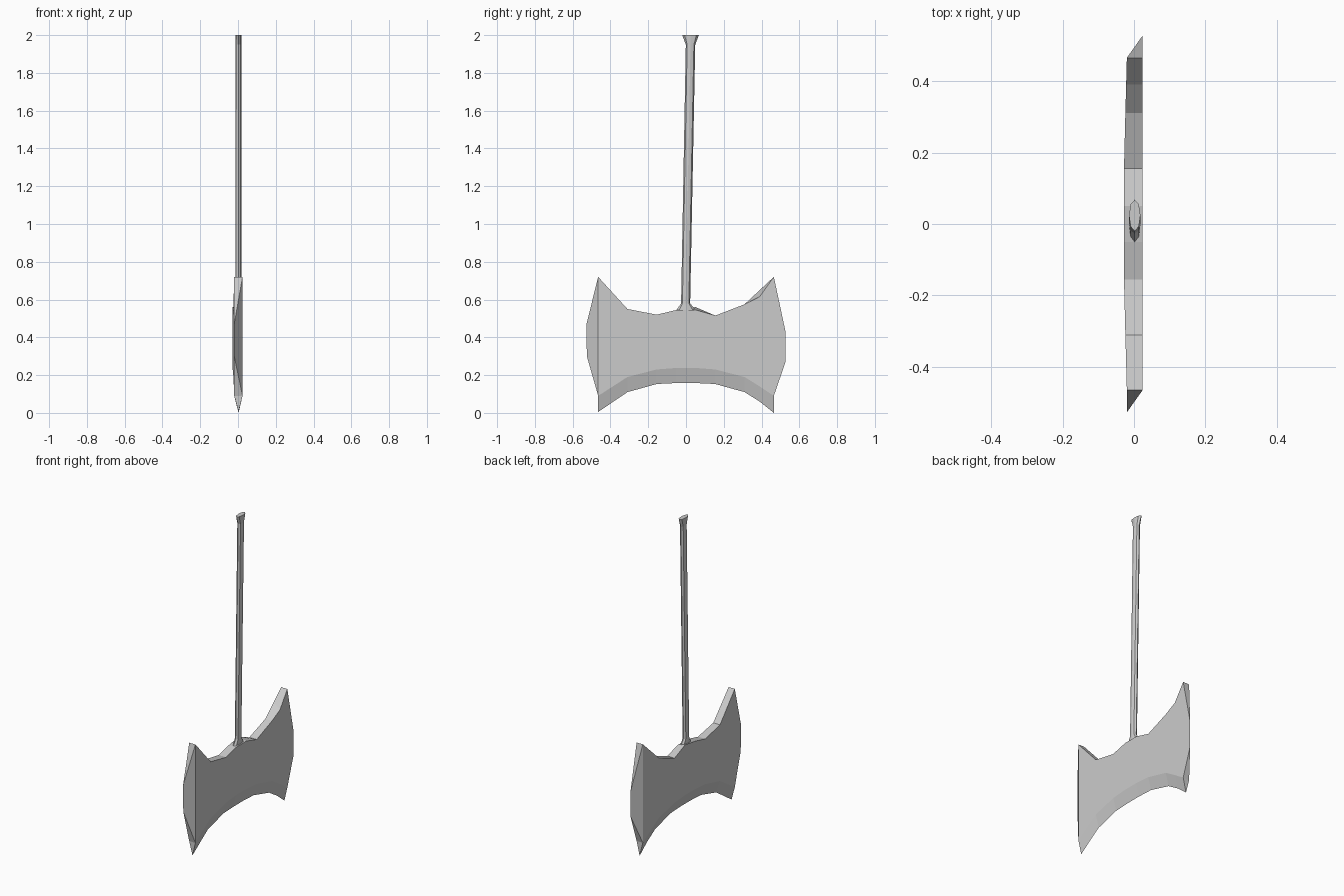
import bpy, bmesh, math

if "Cube" in bpy.data.objects:
    bpy.data.objects.remove(bpy.data.objects["Cube"])


def finish(bm, name):
    bmesh.ops.recalc_face_normals(bm, faces=bm.faces)
    me = bpy.data.meshes.new(name)
    bm.to_mesh(me)
    bm.free()
    ob = bpy.data.objects.new(name, me)
    bpy.context.collection.objects.link(ob)
    return ob


# Double axe head: stations along y (y, top z on +x side, top z on -x side, bevel z, bottom z)
stations = [
    (-0.465, 0.72, 0.72, 0.09, 0.005),
    (-0.31, 0.55, 0.55, 0.19, 0.11),
    (-0.155, 0.52, 0.52, 0.23, 0.153),
    (-0.05, 0.545, 0.545, 0.238, 0.158),
    (0.05, 0.545, 0.56, 0.238, 0.158),
    (0.155, 0.515, 0.515, 0.23, 0.153),
    (0.31, 0.575, 0.575, 0.19, 0.11),
    (0.39, 0.615, 0.65, 0.14, 0.06),
    (0.465, 0.72, 0.72, 0.09, 0.0),
]
bm = bmesh.new()
XP = 0.024
cols = []
for y, top_p, top_n, bevel, bottom in stations:
    xn = -0.02 - 0.008 * min(1, max(0, (0.465 - abs(y)) / 0.3))
    cols.append([bm.verts.new(p) for p in (
        (XP, y, top_p), (XP, y, bevel), (0.003, y, bottom),
        (xn, y, bevel), (xn, y, top_n))])
for a, b in zip(cols, cols[1:]):
    for i in range(5):
        j = (i + 1) % 5
        bm.faces.new((a[i], a[j], b[j], b[i]))

# Chisel-ground cutting edges, on opposite faces at the two ends
for col, x, outer, inner, edge in (
        (cols[-1], XP, (0, 1), (4, 3), ((0.527, 0.43), (0.527, 0.27))),
        (cols[0], -0.02, (4, 3), (0, 1), ((-0.527, 0.47), (-0.525, 0.30)))):
    p, q = [bm.verts.new((x, y, z)) for y, z in edge]
    t, b = col[outer[0]], col[outer[1]]
    ti, bi = col[inner[0]], col[inner[1]]
    bm.faces.new((t, p, q, b))
    bm.faces.new((t, ti, p))
    bm.faces.new((ti, bi, q, p))
    bm.faces.new((bi, b, q))
    bm.faces.new((b, col[2], bi))
finish(bm, "axe_head")

# Handle: leaning oval shaft with a flared collar and pommel (z, centre y, half x, half y)
rings = [(0.50, 0.0, 0.016, 0.05), (0.545, 0.0, 0.016, 0.05), (0.58, -0.002, 0.016, 0.024),
         (1.95, 0.024, 0.016, 0.025), (2.0, 0.024, 0.016, 0.044)]
bm = bmesh.new()
N = 8
loops = []
for z, cy, rx, ry in rings:
    loops.append([bm.verts.new((0.002 + rx * math.cos(k * math.tau / N),
                                cy + ry * math.sin(k * math.tau / N), z)) for k in range(N)])
for a, b in zip(loops, loops[1:]):
    for k in range(N):
        j = (k + 1) % N
        bm.faces.new((a[k], a[j], b[j], b[k]))
bm.faces.new(loops[0])
bm.faces.new(loops[-1])
finish(bm, "handle")
